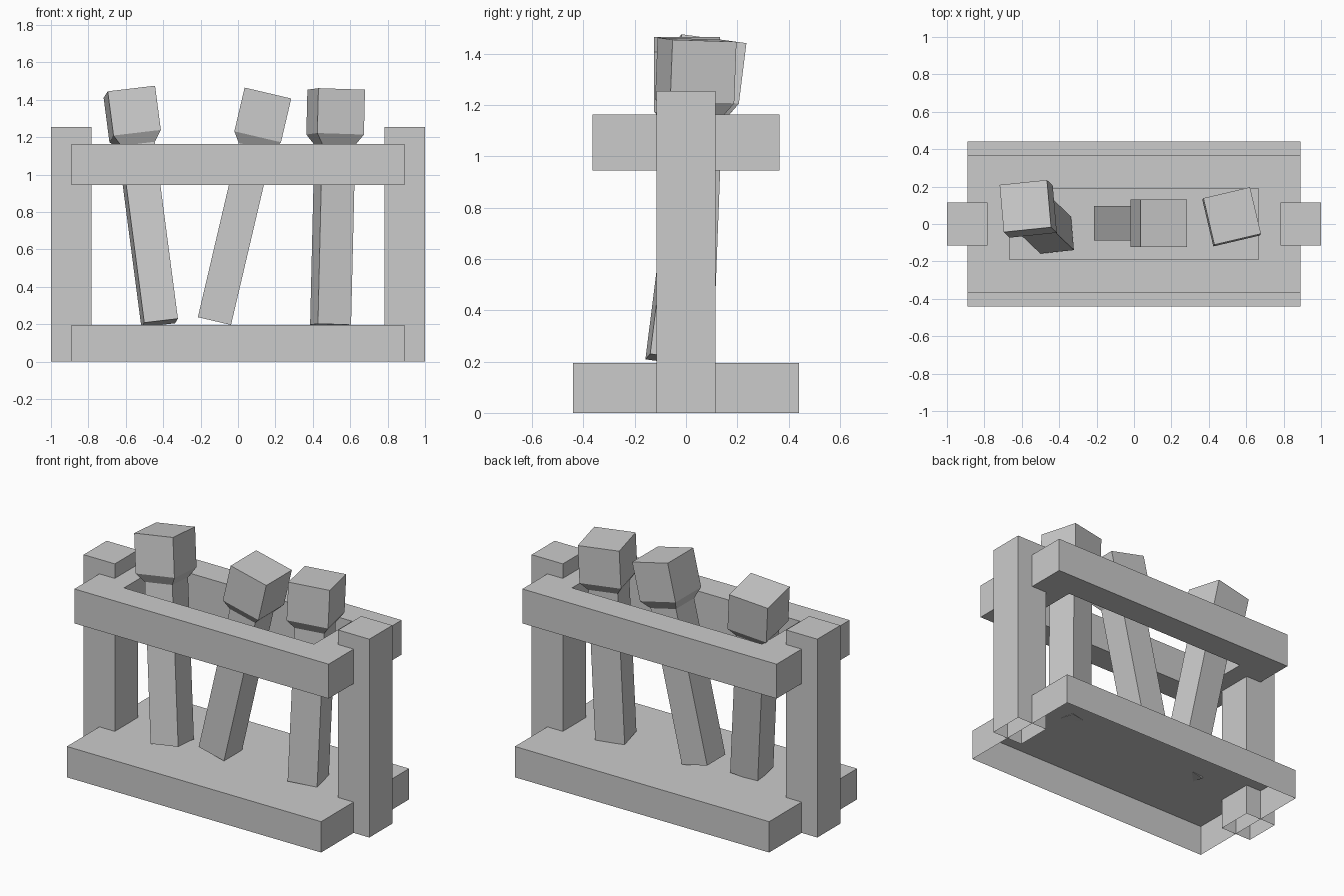
import bpy
from math import cos, sin, radians
from mathutils import Vector, Matrix

if "Cube" in bpy.data.objects:
    bpy.data.objects.remove(bpy.data.objects["Cube"])


def mesh_object(name, verts, faces):
    me = bpy.data.meshes.new(name)
    me.from_pydata(verts, [], faces)
    me.update()
    ob = bpy.data.objects.new(name, me)
    bpy.context.collection.objects.link(ob)
    return ob


def rect(hx, hy, z):
    return [(-hx, -hy, z), (hx, -hy, z), (hx, hy, z), (-hx, hy, z)]


def sides(a, b):
    """Quads joining the four-point ring at index a to the ring at index b."""
    return [(a + i, a + (i + 1) % 4, b + (i + 1) % 4, b + i) for i in range(4)]


def open_box(name, hx, hy, z1, x=0.0):
    """Box standing on the ground with no underside."""
    ob = mesh_object(name, rect(hx, hy, 0) + rect(hx, hy, z1),
                     sides(0, 4) + [(4, 5, 6, 7)])
    ob.location.x = x
    return ob


def club(name, bottom, top, yaw):
    """Square shaft flaring into a wider square head, leaning from bottom to top."""
    bottom, top = Vector(bottom), Vector(top)
    length = (top - bottom).length
    az = (top - bottom).normalized()
    ax = Vector((cos(radians(yaw)), sin(radians(yaw)), 0))
    ax = (ax - az * ax.dot(az)).normalized()
    ay = az.cross(ax)
    s, h = 0.091, 0.128
    verts = (rect(s, s, 0) + rect(s, s, length - 0.295)
             + rect(h, h, length - 0.24) + rect(h, h, length))
    faces = [(3, 2, 1, 0), (12, 13, 14, 15)]
    for k in (0, 4, 8):
        faces += sides(k, k + 4)
    rot = Matrix((ax, ay, az)).transposed()
    mesh_object(name, [rot @ Vector(v) + bottom for v in verts], faces)


# Base slab and end posts, open underneath
open_box("base", 0.89, 0.44, 0.195)
for side, sx in (("left", -1), ("right", 1)):
    open_box(side + "_post", 0.109, 0.115, 1.255, sx * 0.891)

# Upper holding frame with a rectangular opening
z0, z1 = 0.945, 1.163
frame_verts = (rect(0.89, 0.365, z0) + rect(0.89, 0.365, z1)
               + rect(0.665, 0.19, z0) + rect(0.665, 0.19, z1))
mesh_object("upper_frame", frame_verts,
            sides(0, 4) + sides(12, 8) + sides(4, 12) + sides(8, 0))

# Three clubs leaning in the rack
club("left_club", (-0.419, -0.059, 0.207), (-0.581, 0.096, 1.443), 5)
club("middle_club", (-0.126, 0.004, 0.217), (0.16, 0.004, 1.436), 0)
club("right_club", (0.495, -0.005, 0.197), (0.525, 0.043, 1.454), 13.3)
